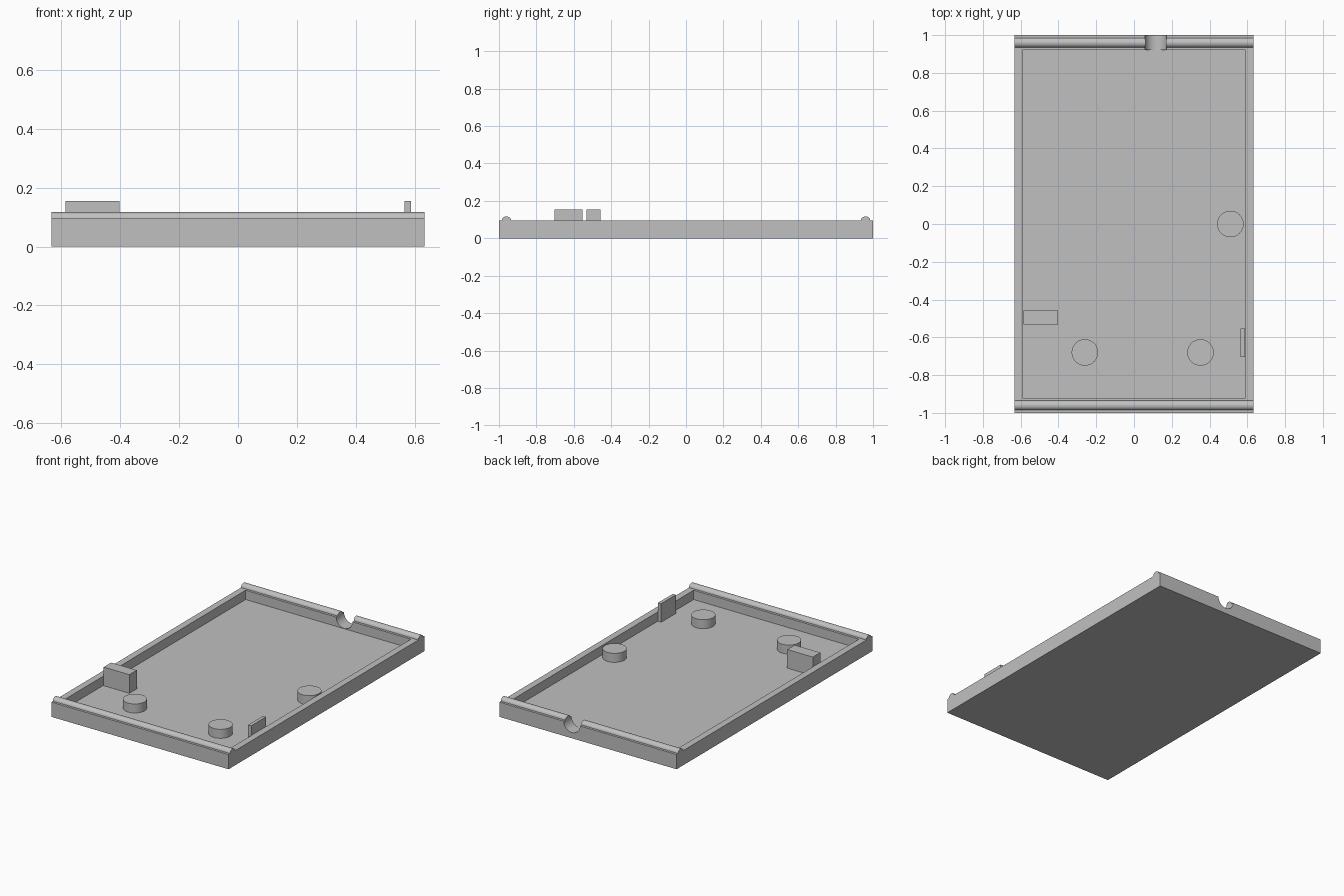
import bpy
import bmesh
from math import cos, sin, pi
from mathutils import Matrix, Vector

default = bpy.data.objects.get("Cube")
if default:
    bpy.data.objects.remove(default, do_unlink=True)

HALF_X, HALF_Y = 0.633, 1.0
RIM, FLOOR = 0.095, 0.035

grey = bpy.data.materials.new("plain grey")
grey.use_nodes = True
colour = (0.53, 0.53, 0.53, 1)
grey.diffuse_color = colour
grey.node_tree.nodes["Principled BSDF"].inputs["Base Color"].default_value = colour


def make_object(name, bm):
    bmesh.ops.recalc_face_normals(bm, faces=bm.faces)
    mesh = bpy.data.meshes.new(name)
    bm.to_mesh(mesh)
    bm.free()
    mesh.materials.append(grey)
    obj = bpy.data.objects.new(name, mesh)
    bpy.context.collection.objects.link(obj)
    return obj


def box_bmesh(low, high):
    low, high = Vector(low), Vector(high)
    bm = bmesh.new()
    matrix = Matrix.Translation((low + high) / 2) @ Matrix.Diagonal((high - low).to_4d())
    bmesh.ops.create_cube(bm, size=1, matrix=matrix)
    return bm


def cylinder(name, centre, radius, depth, rotation=Matrix()):
    bm = bmesh.new()
    bmesh.ops.create_cone(bm, cap_ends=True, segments=64, radius1=radius, radius2=radius,
                          depth=depth, matrix=Matrix.Translation(centre) @ rotation)
    return make_object(name, bm)


def smooth(obj):
    bpy.ops.object.select_all(action="DESELECT")
    obj.select_set(True)
    bpy.context.view_layer.objects.active = obj
    bpy.ops.object.shade_smooth_by_angle(angle=pi / 6)


# Open tray: sink an inset of the top face
bm = box_bmesh((-HALF_X, -HALF_Y, 0), (HALF_X, HALF_Y, RIM))
bm.faces.ensure_lookup_table()
top = max(bm.faces, key=lambda f: f.calc_center_median().z)
bmesh.ops.inset_individual(bm, faces=[top], thickness=0.04)
for v in top.verts:
    v.co.x = 0.59 if v.co.x > 0 else -0.59
    v.co.y = 0.92 if v.co.y > 0 else -0.92
pocket = bmesh.ops.extrude_discrete_faces(bm, faces=[top])["faces"][0]
for v in pocket.verts:
    v.co.z = FLOOR
tray = make_object("tray", bm)


# Rounded ridges along the short walls
def ridge(name, y):
    bm = bmesh.new()
    angles = [pi * i / 20 for i in range(21)]
    verts = [bm.verts.new((-HALF_X, y + 0.025 * cos(a), RIM + 0.022 * sin(a))) for a in angles]
    face = bm.faces.new(verts)
    end = bmesh.ops.extrude_face_region(bm, geom=[face])["geom"]
    moved = [g for g in end if isinstance(g, bmesh.types.BMVert)]
    bmesh.ops.translate(bm, verts=moved, vec=(2 * HALF_X, 0, 0))
    return make_object(name, bm)


front_ridge = ridge("front_ridge", -0.96)
back_ridge = ridge("back_ridge", 0.96)

# Round cable notch through the back wall and ridge
cutter = cylinder("notch_cutter", (0.115, 0.98, RIM), 0.058, 0.16, Matrix.Rotation(pi / 2, 4, "X"))
cutter.hide_render = True
for obj in (tray, back_ridge):
    cut = obj.modifiers.new("notch", "BOOLEAN")
    cut.operation = "DIFFERENCE"
    cut.solver = "EXACT"
    cut.object = cutter
    bpy.context.view_layer.objects.active = obj
    bpy.ops.object.modifier_apply(modifier=cut.name)
bpy.data.objects.remove(cutter, do_unlink=True)

# Support pegs on the floor
PEG_TOP = 0.093
pegs = []
for name, x, y in (("left_peg", 0.51, 0), ("front_left_peg", 0.352, -0.68),
                   ("front_right_peg", -0.26, -0.68)):
    pegs.append(cylinder(name, (x, y, (FLOOR + PEG_TOP) / 2), 0.07, PEG_TOP - FLOOR))

# Locating block and thin side plate
make_object("right_block", box_bmesh((-0.586, -0.533, FLOOR), (-0.403, -0.457, 0.155)))
make_object("left_plate", box_bmesh((0.565, -0.703, FLOOR), (0.587, -0.553, 0.155)))

for obj in [tray, front_ridge, back_ridge] + pegs:
    smooth(obj)
